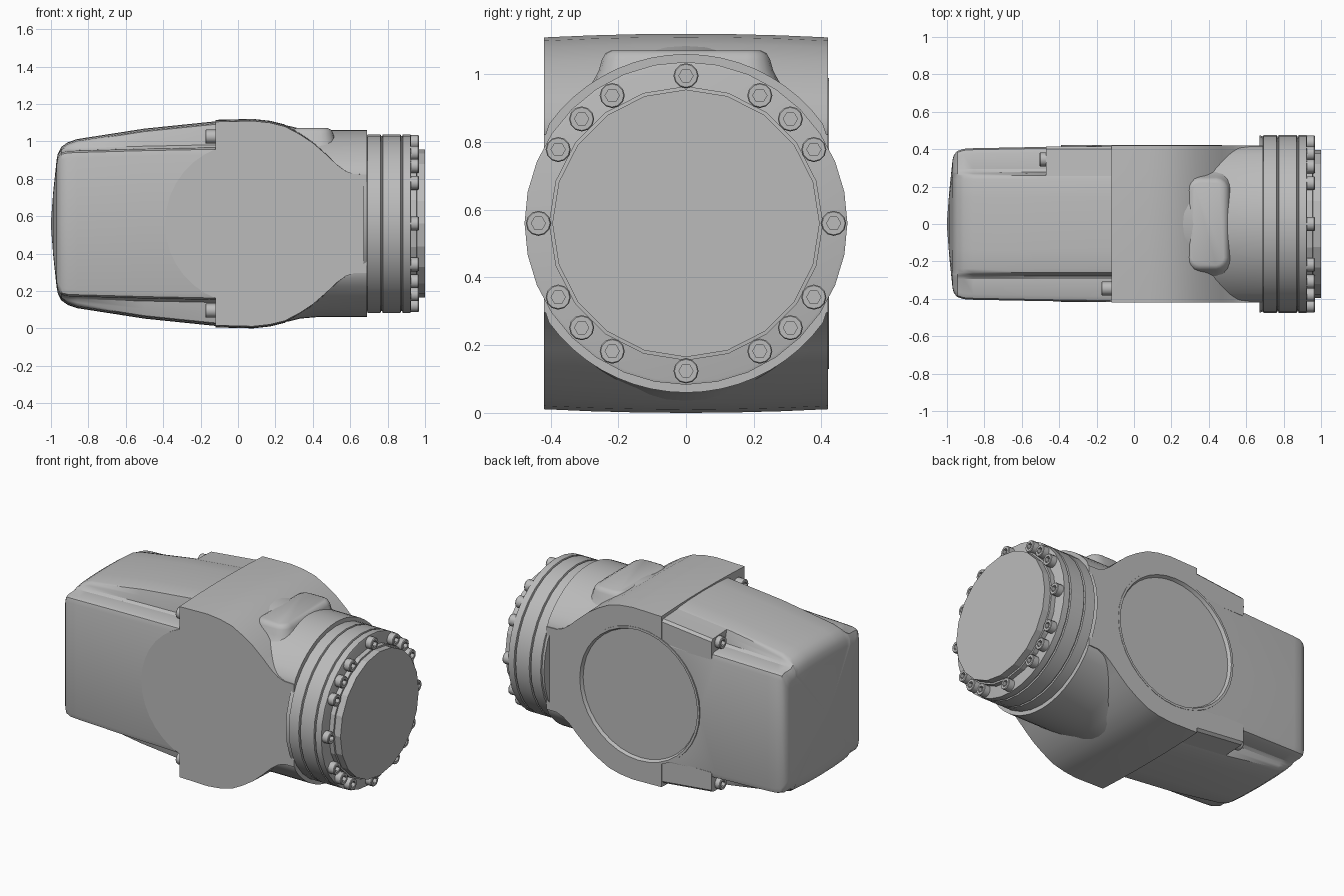
import bpy, bmesh, math
from mathutils import Vector

if "Cube" in bpy.data.objects:
    bpy.data.objects.remove(bpy.data.objects["Cube"])

MID = 0.56  # height of the main axis
grey = bpy.data.materials.new("cast_grey")
grey.use_nodes = True
grey.diffuse_color = (0.5, 0.5, 0.5, 1)
grey.node_tree.nodes["Principled BSDF"].inputs["Base Color"].default_value = (0.5, 0.5, 0.5, 1)


def loft(name, rings):
    """Skin a list of equal-length point rings and cap both ends."""
    bm = bmesh.new()
    vs = [[bm.verts.new(p) for p in ring] for ring in rings]
    n = len(vs[0])
    for a, b in zip(vs, vs[1:]):
        for i in range(n):
            j = (i + 1) % n
            bm.faces.new((a[i], a[j], b[j], b[i]))
    bm.faces.new(vs[0])
    bm.faces.new(vs[-1])
    bmesh.ops.recalc_face_normals(bm, faces=bm.faces)
    me = bpy.data.meshes.new(name)
    bm.to_mesh(me)
    bm.free()
    me.materials.append(grey)
    ob = bpy.data.objects.new(name, me)
    bpy.context.collection.objects.link(ob)
    return ob


def smooth(ob, angle=32):
    bpy.ops.object.select_all(action='DESELECT')
    ob.select_set(True)
    bpy.context.view_layer.objects.active = ob
    bpy.ops.object.shade_smooth_by_angle(angle=math.radians(angle))


def circle(x, r, n, limit=9.0):
    """Ring about the x axis, optionally clipped to |y| < limit."""
    ring = []
    for i in range(n):
        a = math.tau * i / n
        y = max(-limit, min(limit, r * math.sin(a)))
        ring.append((x, y, MID + r * math.cos(a)))
    return ring


def disc_ring(y, r, n=36, cx=0.04):
    """Ring about the cross axis."""
    return [(cx + r * math.cos(math.tau * i / n), y, MID + r * math.sin(math.tau * i / n))
            for i in range(n)]


# Main housing: side outline swept across the width with a slight crown
half = [(-0.12, 0.555), (0.08, 0.56), (0.17, 0.55), (0.25, 0.53), (0.33, 0.487), (0.4, 0.44),
        (0.47, 0.378), (0.53, 0.32), (0.575, 0.287), (0.62, 0.27), (0.69, 0.268)]
outline = half + [(x, -z) for x, z in reversed(half)]
housing = loft("housing", [[(x, y, MID + z * (1 - 0.11 * y * y)) for x, z in outline]
                           for y in (-0.42, -0.28, -0.14, 0, 0.14, 0.28, 0.42)])

# Neck: clipped cylinder flaring into the housing
neck = loft("neck", [circle(x, r, 60, 0.419) for x, r in
                     ((0.2, 0.53), (0.27, 0.523), (0.33, 0.508), (0.42, 0.5), (0.69, 0.5))])


# Motor cover: notched rounded section narrowing to a domed tail
def cover_ring(x, h, w, n, s=1.0):
    q = [(0, h), (0.14, h - 0.003), (0.24, h - 0.01), (0.26, h - 0.016), (0.27, h * 0.5 + n * 0.5),
         (0.277, n + 0.012), (0.295, n), (w - 0.03, n - 0.002), (w - 0.008, n - 0.012),
         (w, n - 0.04), (w, 0)]
    right = q + [(y, -z) for y, z in reversed(q[:-1])]
    ring = right + [(-y, z) for y, z in reversed(right[1:-1])]
    return [(x, y * s, MID + z * s) for y, z in ring]


cover = loft("motor_cover", [
    cover_ring(-0.10, 0.549, 0.418, 0.41), cover_ring(-0.5, 0.508, 0.412, 0.402),
    cover_ring(-0.86, 0.452, 0.405, 0.392), cover_ring(-0.91, 0.435, 0.402, 0.39),
    cover_ring(-0.945, 0.41, 0.39, 0.382), cover_ring(-0.963, 0.375, 0.37, 0.355),
    cover_ring(-0.97, 0.34, 0.345, 0.322),
    cover_ring(-0.988, 0.34, 0.345, 0.322, 0.5), cover_ring(-1.0, 0.34, 0.345, 0.322, 0.04)])

# Solid shoulders that close the rear notches next to the housing
shoulders = []
for side, label in ((1, "upper"), (-1, "lower")):
    rings = []
    for x, h in ((-0.10, 0.546), (-0.47, 0.508)):
        sec = [(0.2, 0.36), (0.2, h - 0.008), (0.3, h - 0.015), (0.4, h - 0.02),
               (0.415, h - 0.035), (0.415, 0.36)]
        rings.append([(x, y, MID + side * z) for y, z in sec])
    shoulders.append(loft(label + "_shoulder", rings))

# Round opening on the rear side, cut through all parts it meets
cutter = loft("opening_cutter", [disc_ring(0.38, 0.425), disc_ring(0.6, 0.425)])
cutter.hide_render = True
for ob in [housing, neck, cover] + shoulders:
    bpy.context.view_layer.objects.active = ob
    mod = ob.modifiers.new("opening", 'BOOLEAN')
    mod.operation = 'DIFFERENCE'
    mod.solver = 'EXACT'
    mod.object = cutter
    bpy.ops.object.modifier_apply(modifier=mod.name)
    smooth(ob)
bpy.data.objects.remove(cutter)

# Joint barrel: plain at the front, recessed plate inside a rim at the rear
smooth(loft("joint_barrel", [disc_ring(-0.418, 0.43), disc_ring(0.422, 0.43),
                             disc_ring(0.422, 0.415), disc_ring(0.402, 0.405)]))

# Raised pad on top of the neck
def pad_ring(z, grow):
    ring = []
    for cx, cy, a0 in ((0.44, 0.18, 0), (0.35, 0.18, 90), (0.35, -0.18, 180), (0.44, -0.18, 270)):
        for k in range(5):
            a = math.radians(a0 + k * 22.5)
            ring.append((cx + grow * math.cos(a), cy + grow * math.sin(a), z))
    return ring


smooth(loft("neck_pad", [pad_ring(z, g) for z, g in
                         ((0.9, 0.15), (0.97, 0.1), (1.01, 0.078), (1.045, 0.068),
                          (1.062, 0.058), (1.071, 0.04))]), 50)

# Output flange: three stacked rings with grooves, then the end plate
profile = [(0.67, 0.475)]
for x0, x1 in ((0.69, 0.765), (0.771, 0.872), (0.878, 0.925)):
    profile += [(x0, 0.468), (x0 + 0.003, 0.477), (x1 - 0.003, 0.477), (x1, 0.468)]
smooth(loft("output_flange", [circle(x, r, 32) for x, r in profile]))
smooth(loft("end_plate", [circle(x, r, 20) for x, r in
                          ((0.9, 0.405), (0.955, 0.405), (0.956, 0.395), (1.0, 0.395))]), 15)

# Socket-head bolts
def bolt(name, x, y, z, length, facing=1):
    def ring(dx, r, hexed=False):
        return [(x + facing * dx,
                 y + r * (0.866 if hexed and i % 2 else 1) * math.cos(math.tau * i / 12),
                 z + r * (0.866 if hexed and i % 2 else 1) * math.sin(math.tau * i / 12))
                for i in range(12)]
    smooth(loft(name, [ring(-0.01, 0.037), ring(length - 0.004, 0.037), ring(length, 0.034),
                       ring(length, 0.021, True), ring(length - 0.022, 0.021, True)]), 35)


for quarter in range(4):
    for step in (0, 30, 45, 60):
        a = math.radians(quarter * 90 + step)
        bolt("flange_bolt", 0.925, 0.436 * math.cos(a), MID + 0.436 * math.sin(a), 0.042)
for s in (1, -1):
    bolt("front_cover_bolt", -0.12, -0.345, MID + s * 0.465, 0.055, -1)
    bolt("rear_cover_bolt", -0.47, 0.345, MID + s * 0.45, 0.035, -1)
